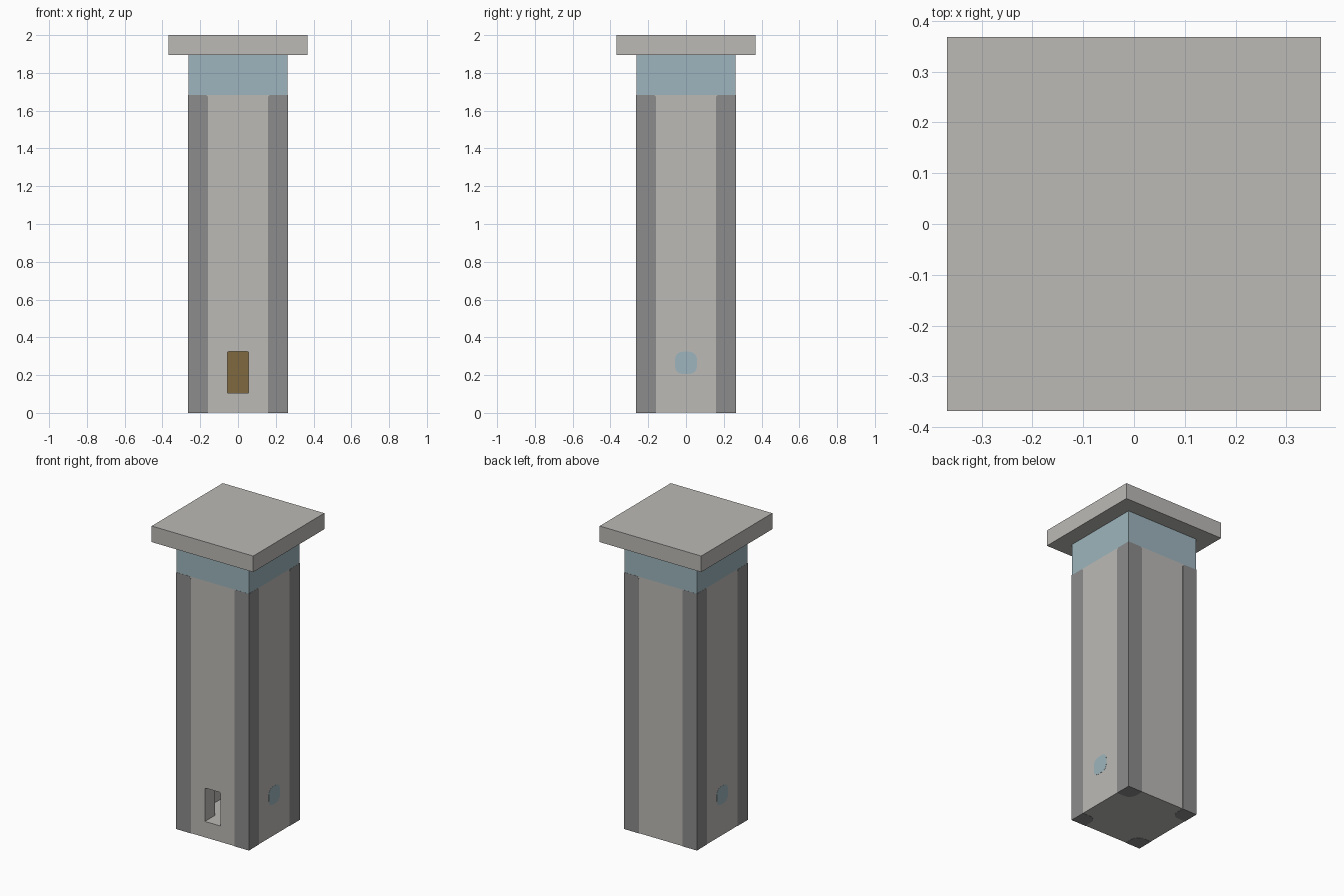
import bpy
import bmesh

default = bpy.data.objects.get("Cube")
if default:
    bpy.data.objects.remove(default, do_unlink=True)

U = 2 / 19          # one building block; every part is a multiple of it
HALF = 2.5 * U      # half width of the shaft
ROOM = 1.5 * U      # half width of the hollow inside
BAND = 16 * U       # bottom of the glazed band
ROOF = 18 * U       # underside of the roof slab
PROUD = 0.001       # how far inlaid parts stand out


def srgb(v):
    v /= 255
    return v / 12.92 if v <= 0.04045 else ((v + 0.055) / 1.055) ** 2.4


def material(name, *rgb):
    colour = tuple(srgb(c) for c in rgb) + (1,)
    m = bpy.data.materials.new(name)
    m.use_nodes = True
    m.diffuse_color = colour
    m.node_tree.nodes["Principled BSDF"].inputs["Base Color"].default_value = colour
    return m


light_stone = material("light stone", 188, 186, 182)
dark_stone = material("dark stone", 140, 140, 140)
glass = material("pale blue glass", 157, 181, 189)
wood = material("brown wood", 128, 104, 64)


def box(name, lo, hi, mat=None, shape=None):
    """Box between two corners; shape may refine its bmesh."""
    bm = bmesh.new()
    bmesh.ops.create_cube(bm, size=1)
    for v in bm.verts:
        v.co = [hi[i] if v.co[i] > 0 else lo[i] for i in range(3)]
    if shape:
        shape(bm)
    mesh = bpy.data.meshes.new(name)
    bm.to_mesh(mesh)
    bm.free()
    ob = bpy.data.objects.new(name, mesh)
    bpy.context.scene.collection.objects.link(ob)
    if mat:
        mesh.materials.append(mat)
    return ob


def bevel(bm, test, width, segments=4):
    edges = [e for e in bm.edges if test((e.verts[0].co + e.verts[1].co) / 2,
                                         e.verts[0].co - e.verts[1].co)]
    bmesh.ops.bevel(bm, geom=edges, offset=width, segments=segments,
                    profile=0.5, affect='EDGES', clamp_overlap=True)


def carve(ob, cutters):
    for cutter in cutters:
        mod = ob.modifiers.new("cut", 'BOOLEAN')
        mod.operation = 'DIFFERENCE'
        mod.solver = 'EXACT'
        mod.object = cutter
    bpy.context.view_layer.update()
    graph = bpy.context.evaluated_depsgraph_get()
    mesh = bpy.data.meshes.new_from_object(ob.evaluated_get(graph))
    ob.modifiers.clear()
    ob.data = mesh


# Cutters: hollow room and doorway
room = box("room_cutter", (-ROOM, -ROOM, U), (ROOM, ROOM, ROOF + U))
door = box("door_cutter", (-0.056, -HALF - U, U), (0.056, 0, 0.325),
           shape=lambda bm: bevel(bm, lambda m, d: abs(d.y) > U and m.z > 2 * U, 0.008, 2))

# Shaft and glazed band
shaft = box("shaft", (-HALF, -HALF, PROUD), (HALF, HALF, BAND), light_stone)
carve(shaft, [room, door])
band = box("glazed_band", (-HALF, -HALF, BAND), (HALF, HALF, ROOF), glass)
carve(band, [room])
for cutter in (room, door):
    bpy.data.objects.remove(cutter, do_unlink=True)

# Overhanging roof slab
box("roof_slab", (-3.5 * U, -3.5 * U, ROOF), (3.5 * U, 3.5 * U, 2), light_stone)


# Dark corner posts with rounded inner edges
def round_post(bm):
    outer = HALF + PROUD / 2
    bevel(bm, lambda m, d: abs(d.z) > U * 2 and max(abs(m.x), abs(m.y)) < outer, 0.05)
    bevel(bm, lambda m, d: m.z > BAND - PROUD and max(abs(m.x), abs(m.y)) < outer, 0.016, 3)


for sx, front_back in ((-1, "front"), (1, "front"), (-1, "back"), (1, "back")):
    sy = -1 if front_back == "front" else 1
    xs = sorted((sx * ROOM, sx * (HALF + PROUD)))
    ys = sorted((sy * ROOM, sy * (HALF + PROUD)))
    side = "left" if sx > 0 else "right"
    box(f"{front_back}_{side}_corner_post", (xs[0], ys[0], 0), (xs[1], ys[1], BAND),
        dark_stone, round_post)

# Rounded side windows set through the wall
for sx, side in ((-1, "right"), (1, "left")):
    xs = sorted((sx * (ROOM - PROUD), sx * (HALF + PROUD)))
    box(f"{side}_window", (xs[0], -0.058, 0.206), (xs[1], 0.058, 0.324), glass,
        lambda bm: bevel(bm, lambda m, d: abs(d.x) > U / 2, 0.04))

# Wooden column inside, behind the doorway
box("inner_ladder", (-0.058, U / 2, U), (0.058, ROOM, BAND), wood)
